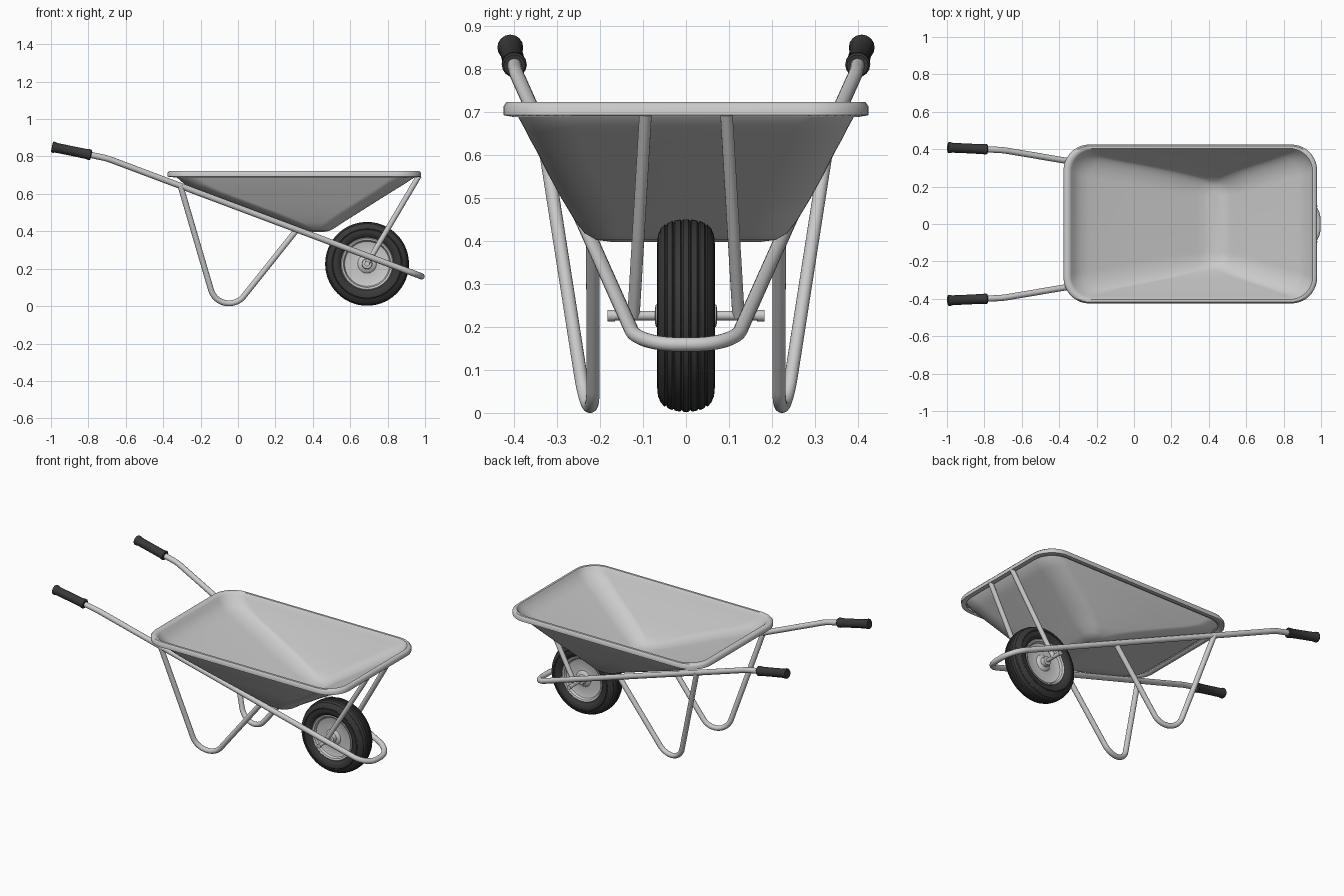
import bpy, bmesh, math
from mathutils import Vector

if "Cube" in bpy.data.objects:
    bpy.data.objects.remove(bpy.data.objects["Cube"])

rubber = bpy.data.materials.new("black_rubber")
rubber.diffuse_color = (0.04, 0.04, 0.04, 1)
rubber.use_nodes = True
rubber.node_tree.nodes["Principled BSDF"].inputs["Base Color"].default_value = rubber.diffuse_color


def finish(ob, angle=40, mat=None):
    bpy.ops.object.select_all(action='DESELECT')
    ob.select_set(True)
    bpy.context.view_layer.objects.active = ob
    if ob.type == 'CURVE':
        bpy.ops.object.convert(target='MESH')
        ob = bpy.context.object
    if mat:
        ob.data.materials.clear()
        ob.data.materials.append(mat)
    bpy.ops.object.shade_smooth_by_angle(angle=math.radians(angle))
    return ob


def mesh_object(name, bm):
    bmesh.ops.recalc_face_normals(bm, faces=bm.faces)
    me = bpy.data.meshes.new(name)
    bm.to_mesh(me)
    bm.free()
    ob = bpy.data.objects.new(name, me)
    bpy.context.collection.objects.link(ob)
    return ob


def fillet(points, radii, n=12):
    """Round the inner corners of a polyline with arcs."""
    p = [Vector(q) for q in points]
    out = [p[0]]
    for i in range(1, len(p) - 1):
        a, b = (p[i - 1] - p[i]).normalized(), (p[i + 1] - p[i]).normalized()
        half, R = a.angle(b) / 2, radii[i - 1]
        centre = p[i] + (a + b).normalized() * R / math.sin(half)
        t = R / math.tan(half)
        u, v = p[i] + a * t - centre, p[i] + b * t - centre
        ang = u.angle(v)
        for k in range(n + 1):
            f = k / n
            out.append(centre + (u * math.sin((1 - f) * ang) + v * math.sin(f * ang)) / math.sin(ang))
    return out + [p[-1]]


def tube(name, points, r, scales=None, mat=None):
    cu = bpy.data.curves.new(name, 'CURVE')
    cu.dimensions = '3D'
    cu.bevel_depth = r
    cu.bevel_resolution = 6
    cu.use_fill_caps = True
    sp = cu.splines.new('POLY')
    sp.points.add(len(points) - 1)
    for i, q in enumerate(points):
        sp.points[i].co = (*q, 1)
        sp.points[i].radius = scales[i] if scales else 1
    ob = bpy.data.objects.new(name, cu)
    bpy.context.collection.objects.link(ob)
    return finish(ob, 40, mat)


def lathe(name, profile, centre, closed, mat=None, n=72):
    """Spin a (radius, y) profile round the y axis."""
    bm = bmesh.new()
    rings = [[bm.verts.new((centre[0] + r * math.cos(2 * math.pi * k / n), centre[1] + y,
                            centre[2] + r * math.sin(2 * math.pi * k / n))) for k in range(n)]
             for r, y in profile]
    m = len(rings)
    for i in range(m if closed else m - 1):
        a, b = rings[i], rings[(i + 1) % m]
        for k in range(n):
            bm.faces.new((a[k], a[(k + 1) % n], b[(k + 1) % n], b[k]))
    if not closed:
        bm.faces.new(rings[0])
        bm.faces.new(rings[-1])
    return finish(mesh_object(name, bm), 35, mat)


# Tray: rounded-rectangle levels (z, back x, front x, half width, corner radius)
levels = [
    (.400, .400, .460, .170, .028), (.405, .372, .488, .208, .055),
    (.420, .330, .515, .234, .075), (.450, .248, .560, .257, .100),
    (.500, .115, .640, .287, .110), (.560, -.045, .735, .320, .110),
    (.610, -.180, .815, .345, .110), (.635, -.240, .855, .359, .115),
    (.655, -.285, .888, .369, .120), (.690, -.325, .940, .388, .120),
    (.711, -.338, .951, .398, .120), (.720, -.348, .957, .405, .125),
    (.720, -.366, .968, .416, .130), (.711, -.374, .976, .422, .135),
    (.694, -.374, .976, .422, .135), (.691, -.340, .955, .402, .125)]


def level_loop(bm, z, xb, xf, w, r, n=10):
    loop = []
    corners = ((xf - r, w - r, 0), (xb + r, w - r, 90), (xb + r, r - w, 180), (xf - r, r - w, 270))
    for cx, cy, a0 in corners:
        for k in range(n + 1):
            a = math.radians(a0 + 90 * k / n)
            loop.append(bm.verts.new((cx + r * math.cos(a), cy + r * math.sin(a), z)))
    return loop


bm = bmesh.new()
loops = [level_loop(bm, *lv) for lv in levels]
for a, b in zip(loops, loops[1:]):
    for k in range(len(a)):
        j = (k + 1) % len(a)
        bm.faces.new((a[k], a[j], b[j], b[k]))
bm.faces.new(loops[0])
tray = mesh_object("tray", bm)
solid = tray.modifiers.new("thickness", 'SOLIDIFY')
solid.thickness = .006
solid.offset = 0
finish(tray, 50)

# Frame: one bent tube from handle to handle round the wheel
half = [(-.985, .409, .849), (-.70, .395, .79), (.982, .112, .159)]
path = half + [(x, -y, z) for x, y, z in reversed(half)]
tube("frame_tube", fillet(path, (.25, .11, .11, .25)), .0165)

for s, side in ((1, "left"), (-1, "right")):
    # Handle grip with flared ends
    a, b = Vector((-.994, s * .409, .851)), Vector((-.785, s * .399, .808))
    prof = ((0, .027), (.02, .030), (.06, .030), (.10, .0265), (.5, .026),
            (.90, .0265), (.93, .029), (.98, .029), (1, .025))
    tube(side + "_grip", [a.lerp(b, t) for t, _ in prof], 1, [r for _, r in prof], rubber)
    # V-shaped leg
    leg = [(-.308, s * .332, .645), (-.09, s * .216, -.099), (.312, s * .217, .405)]
    tube(side + "_leg", fillet(leg, (.1025,), 20), .0155)
    # Strut from axle to tray lip
    tube(side + "_strut", [(.69, s * .122, .226), (.968, s * .094, .697)], .0145)
    # Axle end nut
    tube(side + "_axle_nut", [(.69, s * .165, .226), (.69, s * .183, .226)], .0135)

# Wheel
hub = (.69, 0, .226)
tube("axle", [(.69, -.18, .226), (.69, .18, .226)], .011)

side_prof = [(.138, .046), (.150, .060), (.168, .067), (.182, .066), (.185, .063), (.188, .065),
             (.202, .059), (.212, .050), (.209, .046), (.215, .043), (.220, .032), (.216, .029),
             (.221, .026), (.2235, .013), (.219, .010), (.224, .006)]
lathe("tyre", side_prof + [(r, -y) for r, y in reversed(side_prof)], hub, True, rubber)

rim_prof = [(.018, .072), (.026, .070), (.028, .045), (.045, .040), (.050, .034), (.112, .030),
            (.120, .034), (.126, .048), (.136, .052), (.141, .048)]
lathe("wheel_rim", rim_prof + [(r, -y) for r, y in reversed(rim_prof)], hub, False)
